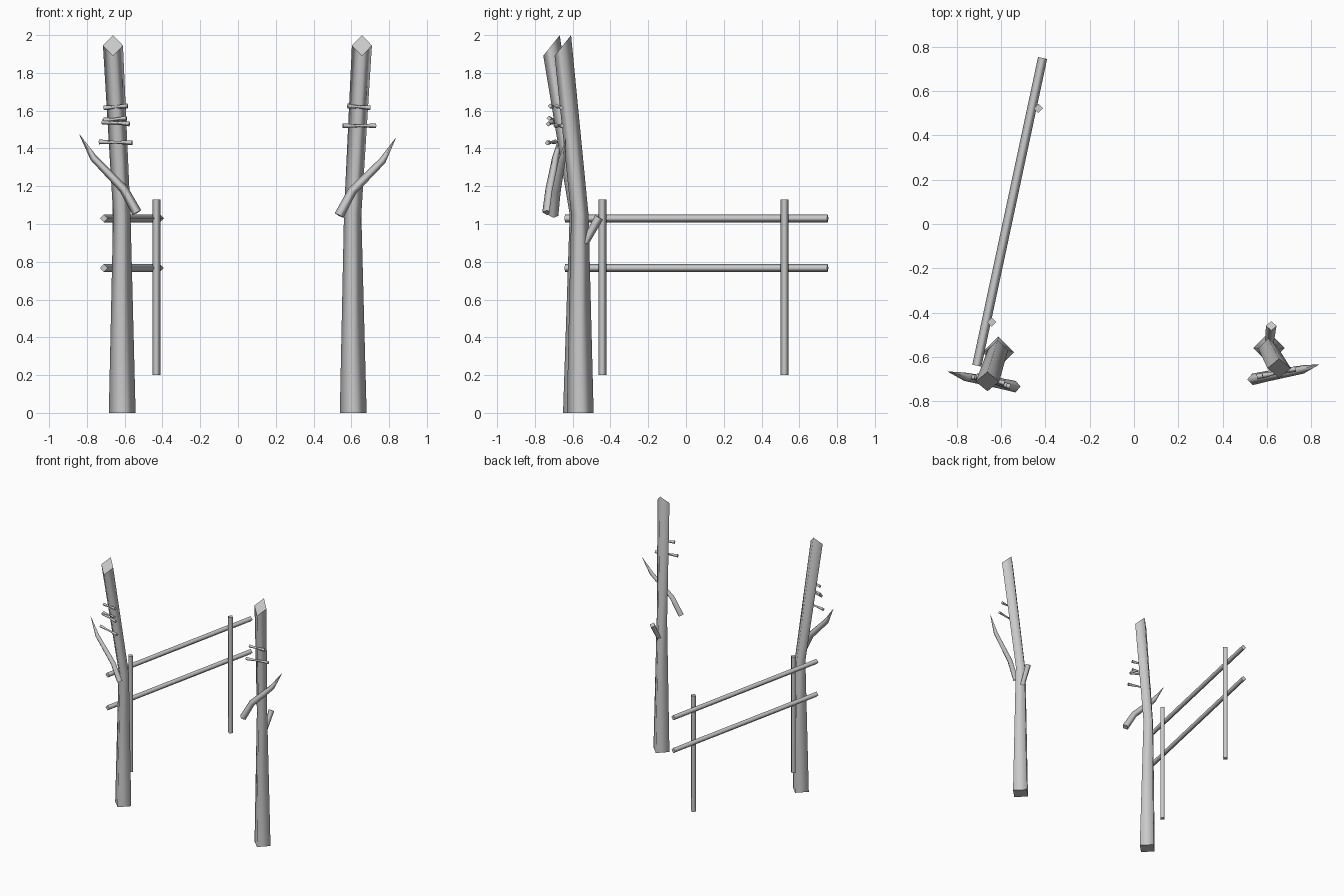
import bpy, bmesh
from mathutils import Vector

cube = bpy.data.objects.get("Cube")
if cube:
    bpy.data.objects.remove(cube, do_unlink=True)

# Single weathered grey material
GREY = (0.588, 0.588, 0.588, 1)
mat = bpy.data.materials.new("weathered_grey")
mat.use_nodes = True
mat.diffuse_color = GREY
mat.node_tree.nodes["Principled BSDF"].inputs["Base Color"].default_value = GREY


def loft(name, rings):
    """Skin four-sided rings (centre, axis a, axis b, radius), smooth sides, crisp ends."""
    bm = bmesh.new()
    loops = [[bm.verts.new(Vector(c) + d * r) for d in (a, b, -a, -b)]
             for c, a, b, r in rings]
    for low, high in zip(loops, loops[1:]):
        for i in range(4):
            j = (i + 1) % 4
            bm.faces.new((low[i], low[j], high[j], high[i])).smooth = True
    for end in (loops[0], loops[-1]):
        cap = bm.faces.new(end)
        for edge in cap.edges:
            edge.smooth = False
    bmesh.ops.recalc_face_normals(bm, faces=bm.faces)
    mesh = bpy.data.meshes.new(name)
    bm.to_mesh(mesh)
    bm.free()
    mesh.materials.append(mat)
    obj = bpy.data.objects.new(name, mesh)
    bpy.context.collection.objects.link(obj)


def stick(name, points, radii):
    """Diamond-section stick along a path."""
    pts = [Vector(p) for p in points]
    rings = []
    for i, p in enumerate(pts):
        axis = (pts[min(i + 1, len(pts) - 1)] - pts[max(i - 1, 0)]).normalized()
        ref = Vector((0, 1, 0)) if abs(axis.z) > 0.5 else Vector((0, 0, 1))
        a = axis.cross(ref).normalized()
        rings.append((p, a, a.cross(axis), radii[i]))
    loft(name, rings)


def trunk(name, foot, bend, top):
    """Bent trunk with a slanted cut at the top."""
    x, y = Vector((1, 0, 0)), Vector((0, 1, 0))
    slant = Vector((0, 0.82, 1.03))
    loft(name, [(foot, x, y, 0.071), (bend, x, y, 0.046), (top, x, slant, 0.053)])


def twig(name, start, end):
    """Short twig, thinner in the middle."""
    a, b = Vector(start), Vector(end)
    stick(name, [a, (a + b) / 2, b], [0.013, 0.007, 0.013])


# Trunks
trunk("right_trunk", (-0.613, -0.58, 0), (-0.615, -0.57, 1.05), (-0.662, -0.712, 1.945))
trunk("left_trunk", (0.61, -0.56, 0), (0.607, -0.562, 1.05), (0.656, -0.652, 1.945))

# Bent branches in front of the trunks
BRANCH_RADII = [0.026, 0.024, 0.019, 0.001]
stick("right_branch", [(-0.535, -0.735, 1.06), (-0.605, -0.72, 1.185),
                       (-0.765, -0.69, 1.35), (-0.84, -0.667, 1.475)], BRANCH_RADII)
stick("left_branch", [(0.535, -0.702, 1.045), (0.605, -0.687, 1.175),
                      (0.765, -0.657, 1.335), (0.835, -0.635, 1.455)], BRANCH_RADII)

# Broken stub behind the left trunk
stick("left_stub", [(0.612, -0.535, 0.90), (0.62, -0.46, 1.035)], [0.02, 0.024])

# Twigs
twig("right_twig_low", (-0.735, -0.69, 1.435), (-0.56, -0.735, 1.43))
twig("right_twig_middle", (-0.72, -0.69, 1.54), (-0.575, -0.73, 1.53))
twig("right_twig_upper", (-0.71, -0.69, 1.55), (-0.59, -0.725, 1.56))
twig("right_twig_high", (-0.71, -0.685, 1.615), (-0.585, -0.72, 1.625))
twig("left_twig_low", (0.555, -0.69, 1.52), (0.73, -0.655, 1.52))
twig("left_twig_high", (0.58, -0.685, 1.625), (0.70, -0.66, 1.615))

# Fence rails and posts
for label, z in (("lower", 0.767), ("upper", 1.03)):
    stick(label + "_rail", [(-0.71, -0.64, z), (-0.413, 0.75, z)], [0.021, 0.021])
for label, x, y in (("front", -0.643, -0.443), ("back", -0.432, 0.522)):
    stick(label + "_post", [(x, y, 0.2), (x, y, 1.13)], [0.021, 0.021])
